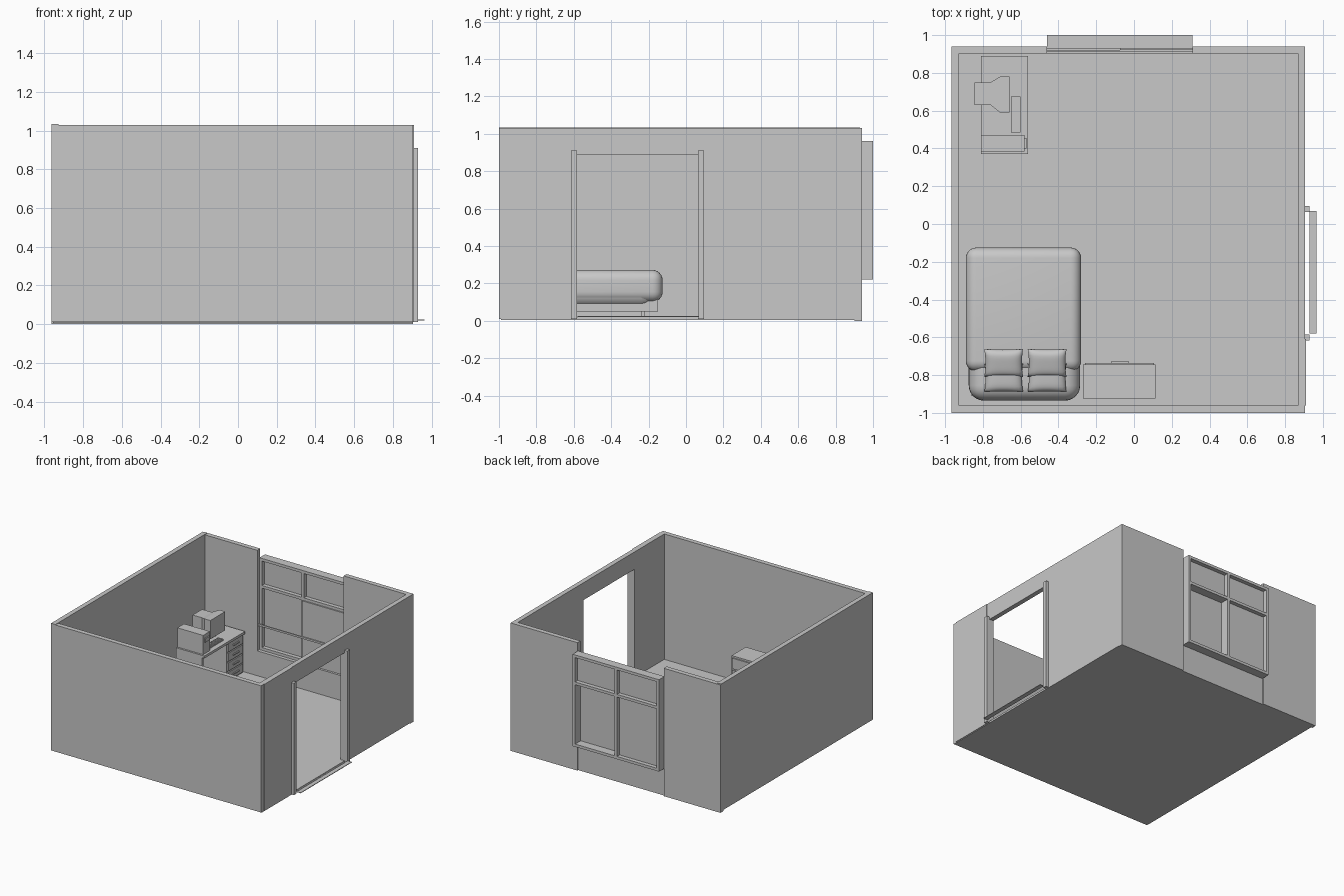
import bpy
import bmesh
from mathutils import Matrix, Vector

default_cube = bpy.data.objects.get("Cube")
if default_cube:
    bpy.data.objects.remove(default_cube, do_unlink=True)

# One plain colour for everything
GREY = (0.58, 0.58, 0.58, 1.0)
grey = bpy.data.materials.new("plain_grey")
grey.use_nodes = True
grey.diffuse_color = GREY
grey.node_tree.nodes["Principled BSDF"].inputs["Base Color"].default_value = GREY


def finish(name, bm, smooth=False):
    """Turn a bmesh into a named, coloured object."""
    bmesh.ops.recalc_face_normals(bm, faces=bm.faces)
    mesh = bpy.data.meshes.new(name)
    bm.to_mesh(mesh)
    bm.free()
    mesh.materials.append(grey)
    for polygon in mesh.polygons:
        polygon.use_smooth = smooth
    obj = bpy.data.objects.new(name, mesh)
    bpy.context.scene.collection.objects.link(obj)
    return obj


def unit_cube(low, high):
    low, high = Vector(low), Vector(high)
    bm = bmesh.new()
    matrix = Matrix.Translation((low + high) / 2) @ Matrix.Diagonal((*(high - low), 1))
    bmesh.ops.create_cube(bm, size=1, matrix=matrix)
    return bm


def box(name, x, y, z):
    """Box from its extents along each axis."""
    return finish(name, unit_cube(*zip(x, y, z)))


def soft_box(name, x, y, z, radius):
    """Box with rounded, smooth edges."""
    bm = unit_cube(*zip(x, y, z))
    bmesh.ops.bevel(bm, geom=bm.edges[:], offset=radius, segments=6,
                    profile=0.5, affect="EDGES")
    return finish(name, bm, smooth=True)


def pillow(name, centre, size, tilt):
    """Cushion that thins towards its seams."""
    bm = bmesh.new()
    bmesh.ops.create_cube(bm, size=2)
    bmesh.ops.subdivide_edges(bm, edges=bm.edges[:], cuts=9, use_grid_fill=True)
    for vert in bm.verts:
        u, v = vert.co.x, vert.co.y
        vert.co.z *= 0.2 + 0.8 * ((1 - u ** 4) * (1 - v ** 4)) ** 0.5
        vert.co.x *= 1 - 0.06 * (1 - v * v)
        vert.co.y *= 1 - 0.06 * (1 - u * u)
    obj = finish(name, bm, smooth=True)
    obj.scale = [side / 2 for side in size]
    obj.rotation_euler.x = tilt
    obj.location = centre
    return obj


def prism(name, front, back, x_front, x_back):
    """Tapered block between two (y, z) rectangles facing along x."""
    bm = bmesh.new()
    rings = []
    for (y0, y1, z0, z1), x in ((front, x_front), (back, x_back)):
        corners = ((y0, z0), (y1, z0), (y1, z1), (y0, z1))
        rings.append([bm.verts.new((x, y, z)) for y, z in corners])
    near, far = rings
    bm.faces.new(near)
    bm.faces.new(far[::-1])
    for i in range(4):
        j = (i + 1) % 4
        bm.faces.new((near[i], far[i], far[j], near[j]))
    return finish(name, bm)


# Room shell
LEFT, RIGHT, FRONT, BACK = -0.965, 0.905, -1.0, 0.94
BASE, FLOOR, TOP, WALL = 0.01, 0.02, 1.03, 0.038
INNER_RIGHT, INNER_BACK = RIGHT - WALL, BACK - WALL
WIN_L, WIN_R, SILL, HEAD = -0.46, 0.31, 0.22, 0.96
DOOR_F, DOOR_B, DOOR_TOP = -0.6, 0.08, 0.89
full_height = (BASE, TOP)
box("floor", (LEFT + BASE, RIGHT), (FRONT + BASE, BACK - BASE), (BASE / 2, FLOOR))
box("front_wall", (LEFT, RIGHT), (FRONT, FRONT + WALL), full_height)
box("side_wall", (LEFT, LEFT + WALL), (FRONT, BACK - BASE), (BASE, TOP + 0.004))
box("back_wall_outer", (LEFT, WIN_L), (INNER_BACK, BACK), (0, TOP))
box("back_wall_inner", (WIN_R, RIGHT), (INNER_BACK, BACK), (0, TOP))
box("wall_below_window", (WIN_L, WIN_R), (INNER_BACK, BACK - BASE), (0, SILL))
box("door_wall_front", (INNER_RIGHT, RIGHT + BASE / 2), (FRONT + WALL, DOOR_F - BASE), full_height)
box("door_wall_back", (INNER_RIGHT, RIGHT), (DOOR_B + BASE, BACK), full_height)
box("wall_above_door", (INNER_RIGHT, RIGHT), (DOOR_F - BASE, DOOR_B + BASE), (DOOR_TOP, TOP))

# Door frame and threshold
for name, y in (("door_post_front", DOOR_F), ("door_post_back", DOOR_B)):
    box(name, (INNER_RIGHT, RIGHT + 0.025), (y - 0.016, y + 0.016), (BASE, DOOR_TOP + FLOOR))
box("door_sill", (INNER_RIGHT, RIGHT), (DOOR_F, DOOR_B), (BASE, FLOOR))
box("door_step", (RIGHT + 0.025, RIGHT + 0.06), (DOOR_F + FLOOR, DOOR_B - BASE), (FLOOR, FLOOR + 0.005))

# Window: outer frame, mullion, transom, panes and an inside rail
BAR, OUT = 0.022, 1.0
depth = (BACK - BASE, OUT)
middle, transom = (WIN_L + WIN_R) / 2, 0.72
for name, x in (("window_jamb_a", WIN_L), ("window_jamb_b", WIN_R - BAR)):
    box(name, (x, x + BAR), depth, (SILL, HEAD))
for name, z in (("window_bottom", SILL), ("window_head", HEAD - BAR)):
    box(name, (WIN_L, WIN_R), depth, (z, z + BAR))
box("window_mullion", (middle - BAR / 2, middle + BAR / 2), depth, (SILL, HEAD))
box("window_transom", (WIN_L, WIN_R), depth, (transom, transom + BAR))
pane_y = (BACK + BAR, BACK + BAR + BASE / 2)
box("upper_panes", (WIN_L, WIN_R), pane_y, (transom, HEAD))
box("fixed_pane", (WIN_L, middle), pane_y, (SILL, transom))
box("sliding_pane", (middle, WIN_R), (BACK - FLOOR, BACK - BASE), (SILL, transom))
box("window_rail", (WIN_L, WIN_R), (BACK - 0.03, BACK - FLOOR), (0.42, 0.435))

# Bed
box("bed_base", (-0.86, -0.31), (-0.91, -0.15), (0.05, 0.12))
for i, x in enumerate((-0.82, -0.35)):
    for j, y in enumerate((-0.86, -0.24)):
        box(f"bed_leg_{i}{j}", (x, x + FLOOR), (y, y + FLOOR), (FLOOR, 0.06))
soft_box("mattress", (-0.875, -0.285), (-0.935, -0.16), (0.07, 0.26), 0.08)
soft_box("duvet", (-0.89, -0.28), (-0.78, -0.125), (0.1, 0.272), 0.055)
for side, x in (("outer", -0.69), ("inner", -0.46)):
    pillow(f"rear_pillow_{side}", (x, -0.815, 0.285), (0.205, 0.15, 0.07), 0.1)
    pillow(f"front_pillow_{side}", (x, -0.735, 0.315), (0.205, 0.15, 0.07), 0.25)

# Bedside cabinet
CAB_L, CAB_R, CAB_FACE, CAB_TOP = -0.27, 0.115, -0.735, 0.335
box("cabinet", (CAB_L, CAB_R), (-0.925, CAB_FACE - BASE), (FLOOR, CAB_TOP))
for i in range(3):
    z = 0.04 + i * 0.098
    box(f"cabinet_drawer_{i}", (CAB_L + BASE, CAB_R - BASE), (CAB_FACE - FLOOR, CAB_FACE), (z, z + 0.085))
    box(f"cabinet_handle_{i}", (-0.12, -0.03), (CAB_FACE, CAB_FACE + BASE), (z + 0.045, z + 0.055))

# Desk with a drawer pedestal
DESK_L, DESK_R, DESK_F, DESK_B, DESK_TOP = -0.81, -0.56, 0.37, 0.89, 0.355
box("desk_top", (DESK_L, DESK_R), (DESK_F, DESK_B), (DESK_TOP - FLOOR, DESK_TOP))
box("desk_side", (DESK_L, DESK_R - FLOOR), (DESK_F, DESK_F + FLOOR), (FLOOR, DESK_TOP - FLOOR))
box("desk_back_panel", (DESK_L, DESK_L + BASE), (DESK_F, DESK_B), (0.1, DESK_TOP - FLOOR))
box("desk_pedestal", (DESK_L, DESK_R - FLOOR), (0.68, DESK_B), (FLOOR, DESK_TOP - FLOOR))
for i in range(4):
    z = 0.03 + i * 0.077
    box(f"desk_drawer_{i}", (DESK_R - 0.03, DESK_R - BASE), (0.69, DESK_B - BASE), (z, z + 0.067))
    box(f"desk_handle_{i}", (DESK_R - BASE, DESK_R), (0.75, 0.82), (z + 0.03, z + 0.04))

# Computer tower, monitor and keyboard
box("computer_tower", (DESK_L, DESK_R - FLOOR), (0.385, 0.47), (DESK_TOP, 0.51))
box("tower_drive", (DESK_R - FLOOR, DESK_R - BASE), (0.4, 0.455), (0.45, 0.48))
screen = (0.59, 0.78, 0.38, 0.53)
tube = (0.63, 0.75, 0.4, 0.51)
prism("monitor_front", screen, screen, -0.66, -0.71)
prism("monitor_neck", screen, tube, -0.71, -0.76)
prism("monitor_tube", tube, tube, -0.76, -0.845)
box("monitor_foot", (-0.77, -0.69), (0.64, 0.73), (DESK_TOP, 0.385))
box("keyboard", (-0.65, -0.6), (0.485, 0.675), (DESK_TOP, DESK_TOP + BASE))
for row in range(4):
    x = -0.645 + row * 0.011
    for key in range(12):
        y = 0.49 + key * 0.015
        box(f"key_{row}_{key}", (x, x + 0.008), (y, y + 0.011), (DESK_TOP + BASE, DESK_TOP + 0.014))
